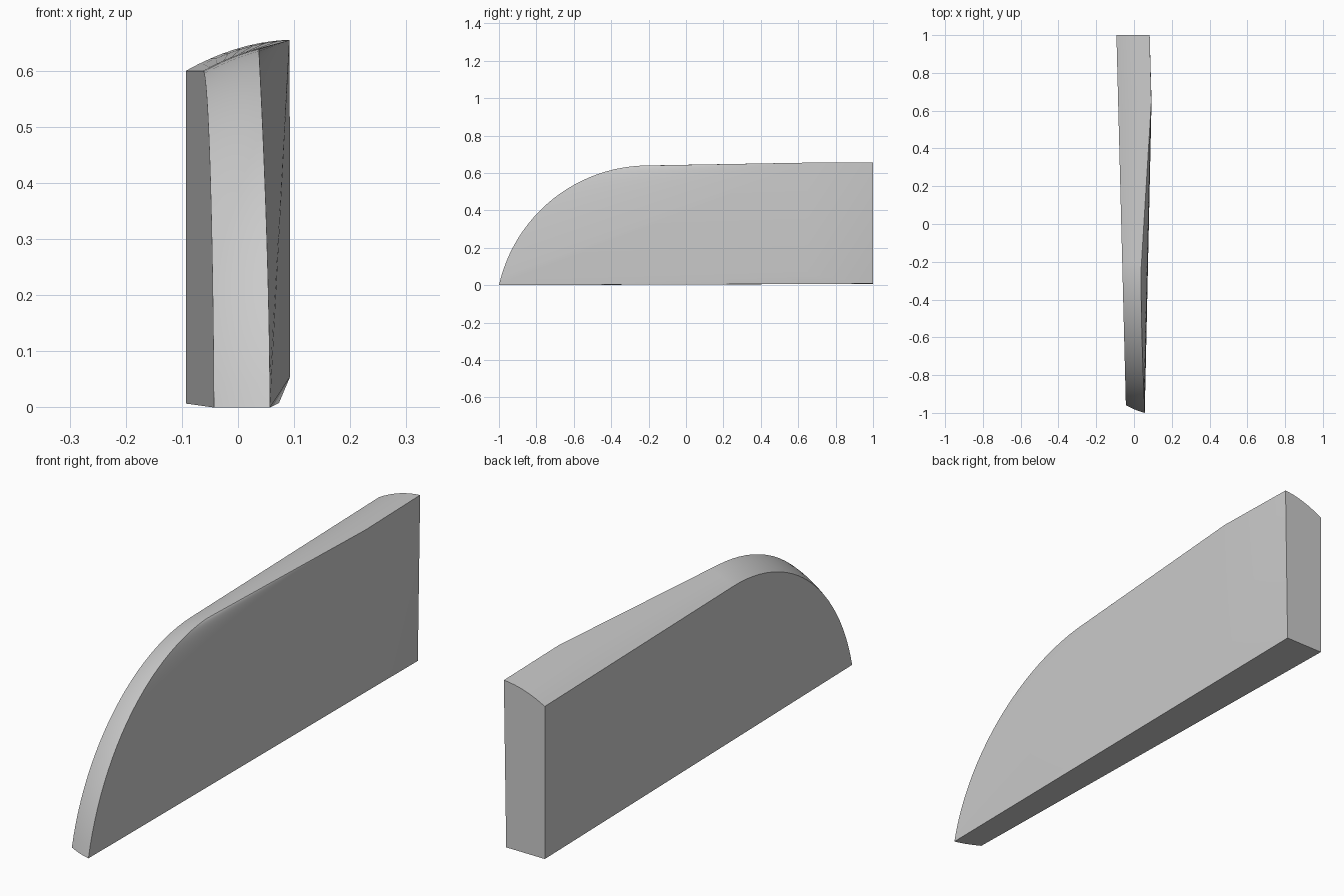
import bpy, bmesh
from math import asin, cos, sin, pi

cube = bpy.data.objects.get("Cube")
if cube:
    bpy.data.objects.remove(cube)

ARC, ACROSS = 24, 8
CENTRE_Y, CENTRE_Z = -0.2, -0.18


def lerp(a, b, t):
    return a + (b - a) * t


def left_x(y):
    return lerp(-0.043, -0.093, (y + 0.96) / 1.96)


def bulge(u, height):
    return 4 * u * (1 - u) * height


def nose_point(t, u):
    # Rounded nose, radius grows toward the taller side
    r = lerp(0.78, 0.82, u) + bulge(u, 0.004)
    start = asin(-CENTRE_Z / r)
    angle = lerp(start, pi / 2, t)
    y, z = CENTRE_Y - r * cos(angle), CENTRE_Z + r * sin(angle)
    right = 0.057 - 0.02 * max(z / 0.64, 0) ** 1.7
    return lerp(left_x(y), right, u), y, z


def back_point(y, right, u):
    return lerp(left_x(y), right, u), y, lerp(0.6, 0.655, u) + bulge(u, 0.011)


bm = bmesh.new()
steps = [i / ACROSS for i in range(ACROSS + 1)]
rows = [[bm.verts.new(nose_point(i / ARC, u)) for u in steps] for i in range(ARC + 1)]
rows += [[bm.verts.new(back_point(y, x, u)) for u in steps]
         for y, x in ((0.65, 0.092), (1, 0.083))]

# Nose and crowned top
for a, b in zip(rows, rows[1:]):
    for i in range(ACROSS):
        bm.faces.new((a[i], a[i + 1], b[i + 1], b[i]))

base_left = bm.verts.new((left_x(1), 1, 0.007))
base_right = bm.verts.new((0.073, 1, 0.008))
fold = bm.verts.new((0.093, 0.65, 0.055))
toe, shoulder, back = rows[0][-1], rows[-2][-1], rows[-1]

# Flat side, base and back
bm.faces.new([r[0] for r in rows] + [base_left])
bm.faces.new(rows[0] + [base_right, base_left])
bm.faces.new(back + [base_right, base_left])

# Slightly twisted side, folded near the back
for a, b in zip(rows[:ARC], rows[1:ARC + 1]):
    bm.faces.new((a[-1], b[-1], shoulder))
bm.faces.new((toe, shoulder, fold))
bm.faces.new((toe, fold, base_right))
bm.faces.new((fold, shoulder, back[-1], base_right))
bmesh.ops.recalc_face_normals(bm, faces=bm.faces)

mesh = bpy.data.meshes.new("tapered_slab")
bm.to_mesh(mesh)
bm.free()
slab = bpy.data.objects.new("tapered_slab", mesh)
bpy.context.collection.objects.link(slab)

# Plain grey
grey = bpy.data.materials.new("light_grey")
grey.use_nodes = True
colour = (0.6, 0.6, 0.6, 1)
grey.diffuse_color = colour
grey.node_tree.nodes["Principled BSDF"].inputs["Base Color"].default_value = colour
mesh.materials.append(grey)

bpy.ops.object.select_all(action="DESELECT")
slab.select_set(True)
bpy.context.view_layer.objects.active = slab
bpy.ops.object.shade_smooth_by_angle(angle=pi / 6)
weighted = slab.modifiers.new("weighted_normals", "WEIGHTED_NORMAL")
weighted.keep_sharp = True
